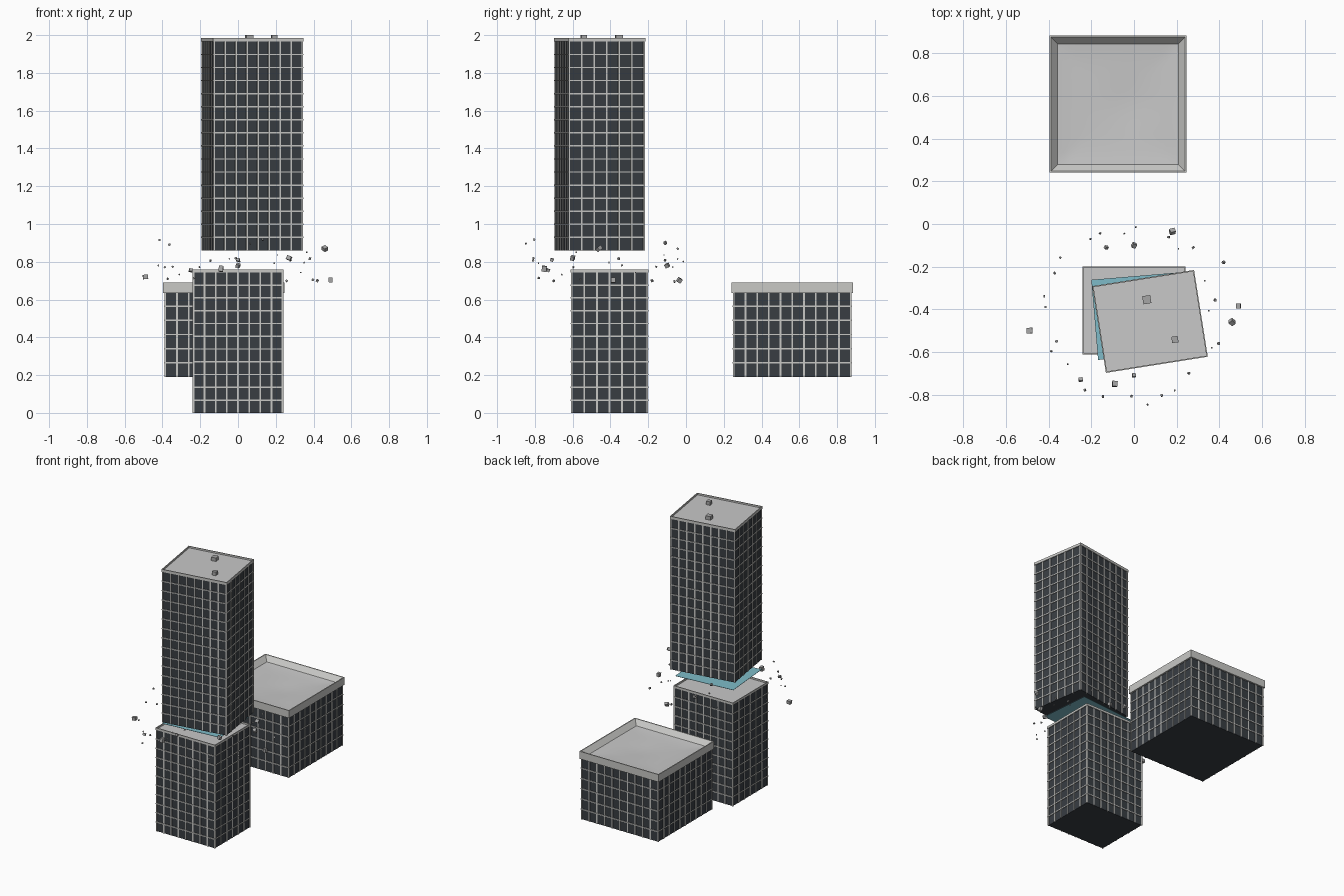
import bpy, bmesh, math, random
from mathutils import Matrix, Vector

random.seed(7)
cube = bpy.data.objects.get("Cube")
if cube:
    bpy.data.objects.remove(cube, do_unlink=True)


def material(name, rgb):
    m = bpy.data.materials.new(name)
    m.use_nodes = True
    m.diffuse_color = (*rgb, 1)
    m.node_tree.nodes["Principled BSDF"].inputs["Base Color"].default_value = (*rgb, 1)
    return m


GLASS = material("dark_glass", (0.04, 0.047, 0.055))
CONCRETE = material("pale_concrete", (0.58, 0.58, 0.56))
ROOF = material("roof_grey", (0.58, 0.58, 0.58))
RUBBLE = material("rubble_grey", (0.38, 0.38, 0.38))
CYAN = material("cyan_sheet", (0.21, 0.5, 0.58))


def finish(name, bm, mat, place=None):
    bmesh.ops.recalc_face_normals(bm, faces=bm.faces)
    me = bpy.data.meshes.new(name)
    bm.to_mesh(me)
    bm.free()
    me.materials.append(mat)
    ob = bpy.data.objects.new(name, me)
    if place:
        ob.matrix_world = place
    bpy.context.collection.objects.link(ob)
    return ob


def add_box(bm, centre, size, turn=None):
    mat = Matrix.Translation(centre) @ (turn or Matrix()) @ Matrix.Diagonal((*size, 1))
    bmesh.ops.create_cube(bm, size=1, matrix=mat)


def loft(bm, w, d, rings):
    """Skin rectangles given as (inset, height), closing the last one."""
    loops = []
    for inset, z in rings:
        x, y = w / 2 - inset, d / 2 - inset
        loops.append([bm.verts.new(p) for p in ((-x, -y, z), (x, -y, z), (x, y, z), (-x, y, z))])
    for a, b in zip(loops, loops[1:]):
        for i in range(4):
            j = (i + 1) % 4
            bm.faces.new((a[i], a[j], b[j], b[i]))
    return loops[-1]


def block(name, x, y, w, d, z0, z1, nx, ny, floors, angle=0):
    """Glass core with projecting mullions and floor bands; z1 is the wall top."""
    place = Matrix.Translation((x, y, 0)) @ Matrix.Rotation(math.radians(angle), 4, 'Z')
    mid, h = (z0 + z1) / 2, z1 - z0

    bm = bmesh.new()
    add_box(bm, (0, 0, mid), (w, d, h))
    finish(name + "_glass_core", bm, GLASS, place)

    # Vertical mullions on all four sides
    bm = bmesh.new()
    for s in (-1, 1):
        for i in range(nx + 1):
            add_box(bm, (w * (i / nx - 0.5), s * d / 2, mid), (0.009, 0.008, h))
        for i in range(1, ny):
            add_box(bm, (s * w / 2, d * (i / ny - 0.5), mid), (0.008, 0.009, h))
    finish(name + "_mullions", bm, CONCRETE, place)

    # Floor bands
    bm = bmesh.new()
    for k in range(1, floors):
        add_box(bm, (0, 0, z0 + h * k / floors), (w + 0.011, d + 0.011, 0.007))
    finish(name + "_floor_bands", bm, CONCRETE, place)
    return place


def roof_cap(name, place, w, d, z0, z1):
    """Thin slab edge with a slightly sunken deck."""
    bm = bmesh.new()
    loft(bm, w, d, [(0.008, z0), (0, z0), (0, z1), (0.006, z1), (0.006, z1 - 0.012)])
    finish(name + "_roof_rim", bm, CONCRETE, place)
    bm = bmesh.new()
    bm.faces.new(loft(bm, w, d, [(0.006, z1 - 0.012)]))
    finish(name + "_roof_deck", bm, ROOF, place)


# Lower tower stump and the twisted upper tower floating above it
base = block("lower_tower", 0, -0.405, 0.472, 0.4, 0, 0.744, 8, 6, 11)
roof_cap("lower_tower", base, 0.484, 0.412, 0.744, 0.76)
top = block("upper_tower", 0.075, -0.457, 0.472, 0.4, 0.86, 1.967, 8, 6, 16, 9)
roof_cap("upper_tower", top, 0.484, 0.412, 1.967, 1.986)

# Rooftop units
for i, (x, y) in enumerate(((0.06, -0.355), (0.192, -0.542))):
    bm = bmesh.new()
    s = 0.038 - 0.008 * i
    add_box(bm, (x, y, 1.985), (s, s, 0.03), Matrix.Rotation(math.radians(9), 4, 'Z'))
    finish(f"rooftop_unit_{i + 1}", bm, RUBBLE)

# Thin glowing sheet in the gap
bm = bmesh.new()
add_box(bm, (0, 0, 0), (0.446, 0.377, 0.002))
finish("gap_sheet", bm, CYAN, Matrix.Translation((0.038, -0.431, 0.82)) @ Matrix.Rotation(math.radians(4.8), 4, 'Z'))

# Low annex with a parapet and a dented roof
W = 0.62
annex = block("annex", -0.075, 0.5625, W, W, 0.19, 0.64, 10, 10, 6)
bm = bmesh.new()
loft(bm, 0.644, 0.644, [(0.012, 0.635), (0, 0.635), (0, 0.69), (0.007, 0.69), (0.04, 0.655)])
finish("annex_parapet", bm, CONCRETE, annex)
bm = bmesh.new()
bmesh.ops.create_grid(bm, x_segments=20, y_segments=20, size=0.283)
for v in bm.verts:
    x, y = v.co.x, v.co.y
    edge = max(0, 1 - (max(abs(x), abs(y)) / 0.283) ** 4)
    v.co.z = 0.656 - edge * (0.008 + 0.006 * math.exp(-((x - 0.05) ** 2 + y * y) / 0.015))
deck = finish("annex_roof_deck", bm, ROOF, annex)
for p in deck.data.polygons:
    p.use_smooth = True


# Rubble: larger chunks, then a ring of crumbs
def chunk(bm, centre, s):
    axis = Vector([random.uniform(-1, 1) for _ in range(3)]).normalized()
    turn = Matrix.Rotation(random.uniform(0, 1.2), 4, axis)
    add_box(bm, centre, [s * random.uniform(0.7, 1) for _ in range(3)], turn)


chunks = [(-0.49, -0.5, 0.72, 0.032), (0.49, -0.385, 0.703, 0.028), (0.46, -0.46, 0.87, 0.026),
          (-0.09, -0.75, 0.763, 0.032), (-0.25, -0.73, 0.755, 0.022), (0, -0.71, 0.81, 0.02),
          (0, -0.1, 0.78, 0.022), (0.27, -0.6, 0.82, 0.026), (0.18, -0.035, 0.702, 0.026),
          (-0.13, -0.11, 0.9, 0.016), (0.42, -0.18, 0.7, 0.014)]
bm = bmesh.new()
for x, y, z, s in chunks:
    chunk(bm, (x, y, z), s)
finish("large_rubble", bm, RUBBLE)

bm = bmesh.new()
for i in range(26):
    a = math.tau * i / 26 + random.uniform(-0.1, 0.1)
    r = random.uniform(0.85, 1.05)
    chunk(bm, (0.41 * r * math.cos(a), -0.42 + 0.43 * r * math.sin(a), random.uniform(0.69, 0.92)),
          random.uniform(0.007, 0.013))
finish("small_rubble", bm, RUBBLE)
